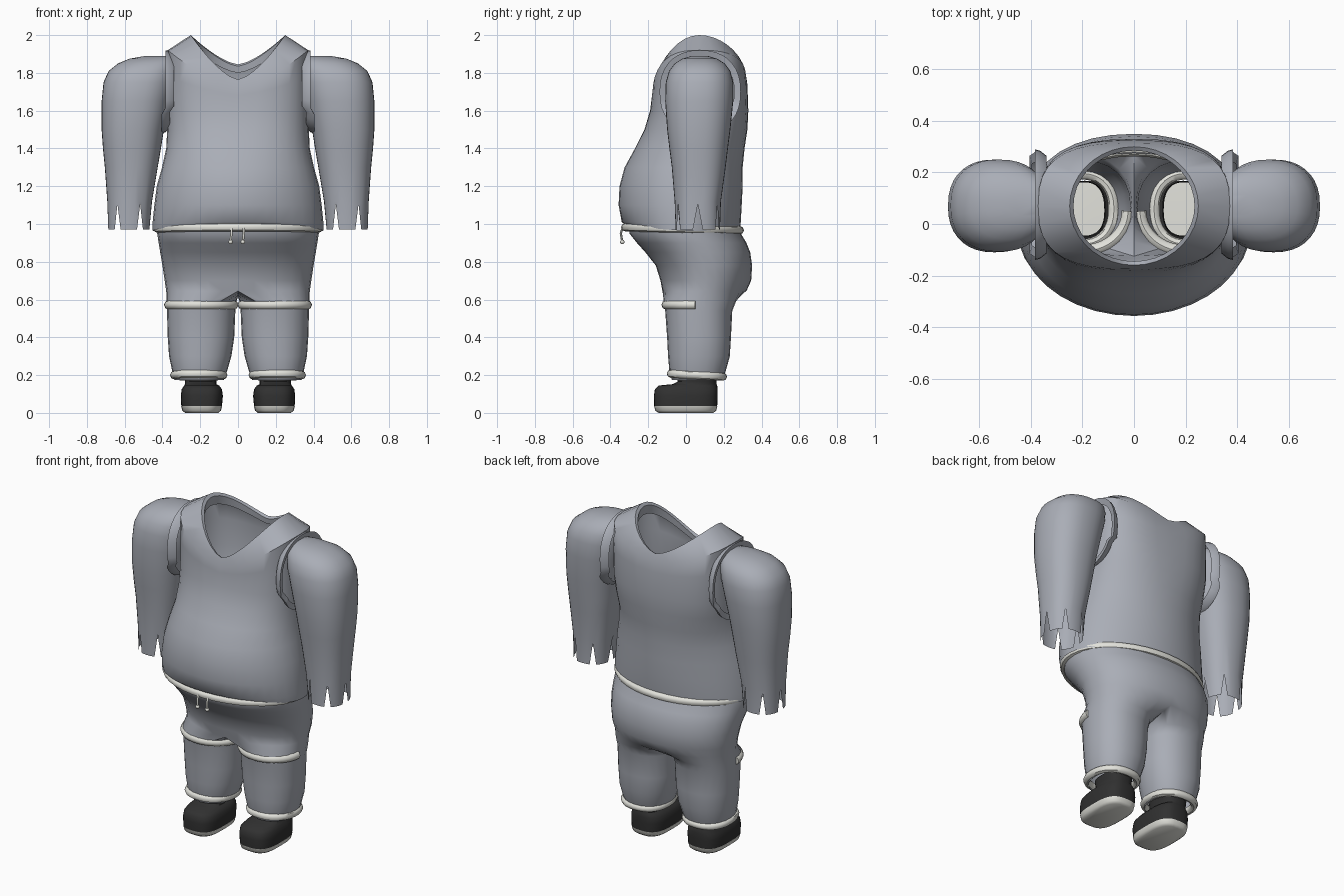
import bpy, bmesh
from math import sin, cos, pi, radians

cube = bpy.data.objects.get("Cube")
if cube:
    bpy.data.objects.remove(cube)


def material(name, rgb):
    m = bpy.data.materials.new(name)
    m.use_nodes = True
    m.diffuse_color = (*rgb, 1)
    bsdf = m.node_tree.nodes["Principled BSDF"]
    bsdf.inputs["Base Color"].default_value = (*rgb, 1)
    bsdf.inputs["Roughness"].default_value = 0.8
    return m


GREY = material("blue_grey_cloth", (0.40, 0.42, 0.47))
WHITE = material("off_white_trim", (0.76, 0.76, 0.71))
BLACK = material("black_shoe", (0.03, 0.03, 0.03))


def smooth(ob, angle=45):
    bpy.ops.object.select_all(action='DESELECT')
    ob.select_set(True)
    bpy.context.view_layer.objects.active = ob
    bpy.ops.object.shade_smooth_by_angle(angle=radians(angle))


def build(name, verts, faces, mat):
    me = bpy.data.meshes.new(name)
    me.from_pydata(verts, [], faces)
    bm = bmesh.new()
    bm.from_mesh(me)
    bmesh.ops.recalc_face_normals(bm, faces=bm.faces)
    bm.to_mesh(me)
    bm.free()
    me.materials.append(mat)
    ob = bpy.data.objects.new(name, me)
    bpy.context.collection.objects.link(ob)
    smooth(ob)
    return ob


def ring(z, x0, x1, y0, y1, power=2, count=36, start=0.0):
    """Closed superellipse; z is a number or a function of the angle."""
    pts = []
    for i in range(count):
        a = start + 2 * pi * i / count
        c, s = cos(a), sin(a)
        x = abs(c) ** (2 / power) * (1 if c > 0 else -1)
        y = abs(s) ** (2 / power) * (1 if s > 0 else -1)
        pts.append(((x0 + x1) / 2 + x * (x1 - x0) / 2,
                    (y0 + y1) / 2 + y * (y1 - y0) / 2,
                    z(a) if callable(z) else z))
    return pts


def strips(a, b):
    n = len(a)
    return [(a[i], a[(i + 1) % n], b[(i + 1) % n], b[i]) for i in range(n)]


def loft(name, rings, mat, side=1, cap_first=False, cap_last=False):
    n = len(rings[0])
    verts = [(side * x, y, z) for r in rings for x, y, z in r]
    rows = [list(range(k * n, k * n + n)) for k in range(len(rings))]
    faces = [f for a, b in zip(rows, rows[1:]) for f in strips(a, b)]
    if cap_first:
        faces.append(rows[0])
    if cap_last:
        faces.append(rows[-1])
    return build(name, verts, faces, mat)


def tube(name, pts, radius, mat, cyclic=False):
    cu = bpy.data.curves.new(name, 'CURVE')
    cu.dimensions = '3D'
    cu.bevel_depth = radius
    cu.bevel_resolution = 2
    cu.use_fill_caps = True
    sp = cu.splines.new('POLY')
    sp.points.add(len(pts) - 1)
    for p, co in zip(sp.points, pts):
        p.co = (*co, 1)
    sp.use_cyclic_u = cyclic
    cu.materials.append(mat)
    ob = bpy.data.objects.new(name, cu)
    bpy.context.collection.objects.link(ob)
    bpy.ops.object.select_all(action='DESELECT')
    ob.select_set(True)
    bpy.context.view_layer.objects.active = ob
    bpy.ops.object.convert(target='MESH')
    smooth(bpy.context.object)


# Vest: body sections, then shoulder edge, neck rim and inner lip
def rim(front, back, top, power):
    def height(a):
        base = front if sin(a) < 0 else back
        return base + (top - base) * abs(cos(a)) ** power
    return height


body = [(0.965, .452, -.315, .285, 2), (1.01, .452, -.34, .29, 2),
        (1.1, .443, -.357, .295, 2), (1.2, .43, -.352, .30, 2),
        (1.3, .402, -.325, .30, 2.1), (1.4, .38, -.27, .31, 2.2),
        (1.5, .375, -.22, .325, 2.4), (1.6, .375, -.19, .33, 2.6)]
rings = [ring(z, -w, w, y0, y1, p) for z, w, y0, y1, p in body]
rings[0] = ring(lambda a: 0.985 - 0.015 * sin(a) - 0.02 * cos(a) ** 2,
                -.452, .452, -.325, .285)
rings += [ring(rim(1.68, 1.74, 1.78, 1), -.372, .372, -.18, .325, 2.8),
          ring(rim(1.71, 1.80, 1.92, 1), -.372, .372, -.175, .315, 2.8),
          ring(rim(1.765, 1.845, 2.0, 1.5), -.25, .25, -.16, .30),
          ring(rim(1.755, 1.835, 1.985, 1.5), -.235, .235, -.145, .285),
          ring(rim(1.72, 1.80, 1.93, 1.5), -.24, .24, -.15, .29)]
loft("vest", rings, GREY)

# Trousers: one hip loft that splits into two legs along a crotch seam
hips = [(1.0, .425, -.30, .275), (.95, .428, -.30, .29), (.9, .42, -.26, .32),
        (.85, .412, -.215, .34), (.78, .40, -.16, .35), (.7, .388, -.135, .345),
        (.645, .38, -.125, .32)]
legs = [(.59, .008, .378, -.12, .265), (.54, .014, .376, -.11, .245),
        (.4, .02, .372, -.1, .238), (.3, .035, .365, -.095, .232),
        (.22, .058, .348, -.088, .21), (.175, .075, .335, -.075, .195)]
N = 32
verts, faces, rows = [], [], []


def add(pts):
    verts.extend(pts)
    return list(range(len(verts) - len(pts), len(verts)))


rows = [add(ring(z, -w, w, y0, y1, 2.15, N)) for z, w, y0, y1 in hips]
for a, b in zip(rows, rows[1:]):
    faces += strips(a, b)
last = rows[-1]
back, front = verts[last[N // 4]], verts[last[3 * N // 4]]
seam = add([(0, back[1] + (front[1] - back[1]) * t / 8,
             back[2] - 0.03 * sin(pi * t / 8)) for t in range(1, 8)])
for side in (1, -1):
    half = [last[(3 * N // 4 + side * i) % N] for i in range(N // 2 + 1)]
    prev = half + seam
    for z, x0, x1, y0, y1 in legs:
        pts = ring(z, x0, x1, y0, y1, 2.2, 24, radians(-120))
        row = add([(side * x, y, h) for x, y, h in pts])
        faces += strips(prev, row)
        prev = row
build("trousers", verts, faces, GREY)

# Waistband and drawstrings
tube("waistband", ring(lambda a: .975 - .008 * sin(a), -.425, .425, -.322, .285),
     .022, WHITE, True)
for name, x in (("right", -.035), ("left", .03)):
    tube(name + "_drawstring", [(x, -.335, .98), (x, -.345, .95), (x - .004, -.338, .91)],
         .006, WHITE)
    bpy.ops.mesh.primitive_uv_sphere_add(segments=12, ring_count=8, radius=.012,
                                         location=(x - .004, -.337, .905))
    bead = bpy.context.object
    bead.name = name + "_drawstring_bead"
    bead.data.materials.append(WHITE)
    smooth(bead)

sleeve = [(1.12, .455, .692, -.06, .185), (1.3, .425, .705, -.075, .21),
          (1.4, .408, .715, -.088, .222), (1.5, .392, .722, -.1, .235),
          (1.65, .36, .722, -.11, .25), (1.75, .335, .712, -.107, .25),
          (1.81, .325, .685, -.09, .235), (1.85, .32, .635, -.06, .205),
          (1.875, .32, .575, -.02, .165), (1.89, .33, .49, .03, .115)]
for name, side in (("left", 1), ("right", -1)):
    # Sleeve with a ragged hem
    rings = [ring(z, x0, x1, y0, y1, 2.3) for z, x0, x1, y0, y1 in sleeve]
    hem = ring(.97, .468, .688, -.055, .18, 2.3)
    hem = [(x, y, 1.105 if i % 6 == 0 else z) for i, (x, y, z) in enumerate(hem)]
    loft(name + "_sleeve", [hem] + rings, GREY, side, cap_last=True)

    # Flared edge around the armhole
    edge = []
    for x, grow in ((.34, -.02), (.365, .0), (.385, .005), (.375, -.03)):
        flat = ring(0, -.215 - grow, .215 + grow, -.135 - grow, .285 + grow, 2.3)
        edge.append([(x + .02 * (h < -.1), y, 1.70 + h) for h, y, _ in flat])
    loft(name + "_armhole_edge", edge, GREY, side)

    # Knee band on the front half, and full ankle cuff
    arc = [(.195 + .172 * cos(a), .05 + .155 * sin(a), .572)
           for a in (pi + pi * i / 20 for i in range(21))]
    tube(name + "_knee_band", [(side * x, y, z) for x, y, z in arc], .025, WHITE)
    cuff = ring(lambda a: .2 - .008 * sin(a), .078, .338, -.08, .195, 2.3)
    tube(name + "_ankle_cuff", [(side * x, y, z) for x, y, z in cuff], .022, WHITE, True)

    # Shoe upper, open at the ankle, on a pale sole
    upper = [(.035, .085, .30, -.168, .165, 3), (.09, .08, .303, -.17, .168, 3),
             (.125, .085, .298, -.165, .168, 3), (.145, .1, .285, -.145, .165, 2.8),
             (.152, .115, .28, -.07, .162, 2.6), (.165, .115, .28, -.045, .162, 2.6),
             (.205, .11, .285, -.05, .165, 2.6)]
    loft(name + "_shoe", [ring(*r) for r in upper], BLACK, side)
    sole = [(0, .105, .28, -.145, .145, 3), (.012, .09, .295, -.163, .16, 3),
            (.037, .084, .301, -.169, .166, 3), (.038, .095, .29, -.155, .155, 3)]
    loft(name + "_sole", [ring(*r) for r in sole], WHITE, side,
         cap_first=True, cap_last=True)
